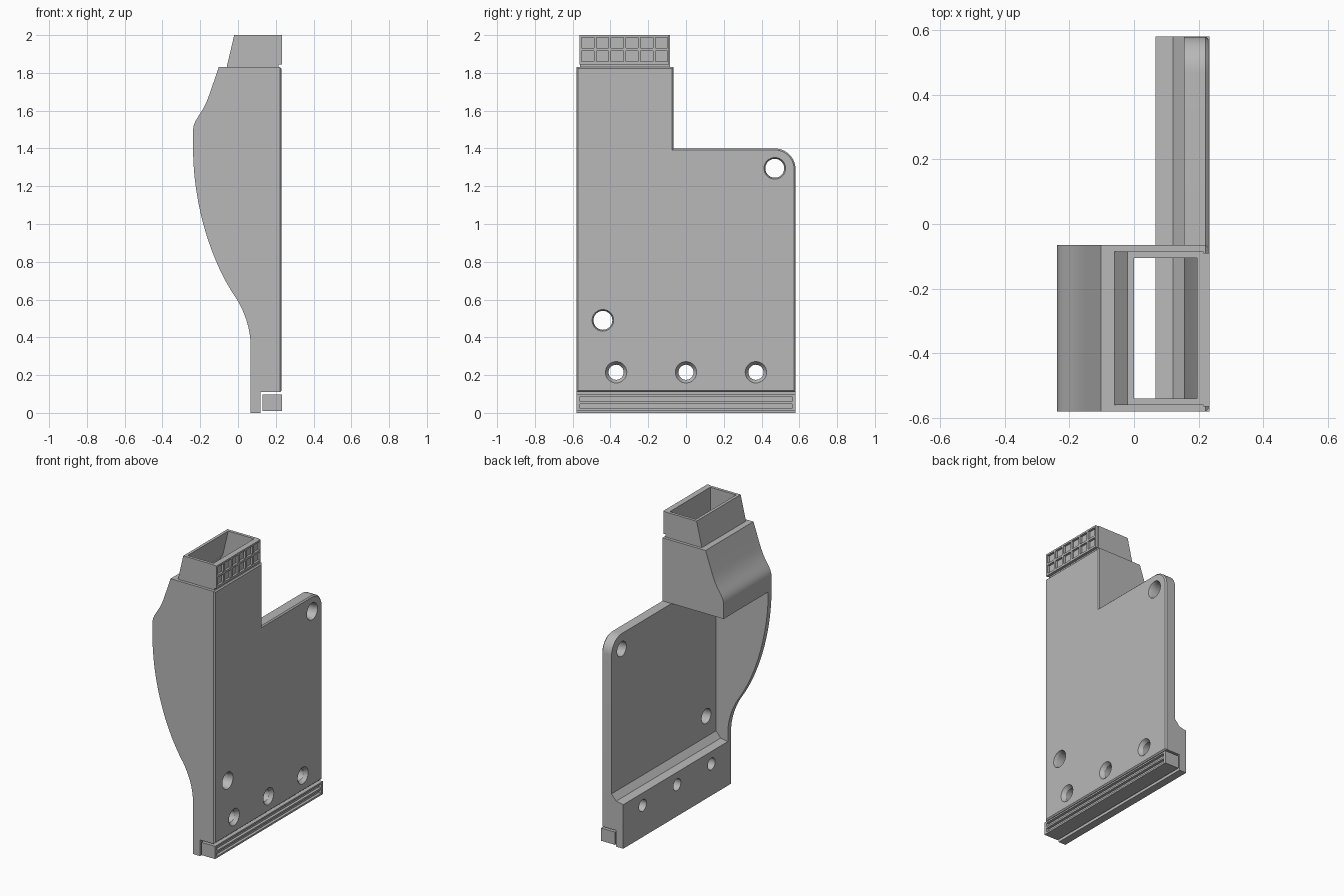
import bpy, bmesh, math
from mathutils import Vector, Matrix
from mathutils.geometry import interpolate_bezier

cube = bpy.data.objects.get("Cube")
if cube:
    bpy.data.objects.remove(cube, do_unlink=True)

GREY = (0.48, 0.48, 0.48, 1)
mat = bpy.data.materials.new("plain grey")
mat.use_nodes = True
mat.diffuse_color = GREY
mat.node_tree.nodes["Principled BSDF"].inputs["Base Color"].default_value = GREY

# Shared limits
OUT, PLATE_IN, BACK = 0.23, 0.155, 0.067      # x of outer face, plate inside, foot inside
END, WALL_IN, HOOD_END = 0.58, -0.545, -0.065  # y limits
SHOULDER, HOOD_TOP = 1.4, 1.83                # z limits


def finish(name, bm):
    bmesh.ops.recalc_face_normals(bm, faces=bm.faces)
    mesh = bpy.data.meshes.new(name)
    bm.to_mesh(mesh)
    bm.free()
    mesh.materials.append(mat)
    obj = bpy.data.objects.new(name, mesh)
    bpy.context.collection.objects.link(obj)
    return obj


def prism(name, outline, axis, lo, hi, chamfer=0):
    """Extrude an outline: (y, z) points along x, or (x, z) points along y."""
    bm = bmesh.new()
    place = (lambda a, b: (lo, a, b)) if axis == "x" else (lambda a, b: (a, lo, b))
    face = bm.faces.new([bm.verts.new(place(*p)) for p in outline])
    ext = bmesh.ops.extrude_face_region(bm, geom=[face])["geom"]
    step = Vector((hi - lo, 0, 0) if axis == "x" else (0, hi - lo, 0))
    bmesh.ops.translate(bm, vec=step, verts=[g for g in ext if isinstance(g, bmesh.types.BMVert)])
    if chamfer:
        rim = [e for e in bm.edges if all(abs(v.co.x - hi) < 1e-5 for v in e.verts)]
        bmesh.ops.bevel(bm, geom=rim, offset=chamfer, segments=1, affect="EDGES")
    return finish(name, bm)


def boxes(name, bounds):
    """One mesh from boxes given as low corner, high corner."""
    bm = bmesh.new()
    for lo, hi in bounds:
        lo, hi = Vector(lo), Vector(hi)
        bmesh.ops.create_cube(bm, size=1, matrix=Matrix.Translation((lo + hi) / 2)
                              @ Matrix.Diagonal((*(hi - lo), 1)))
    return finish(name, bm)


def drills(name, spots, x0, x1):
    """One mesh of cones along x, each spot being (y, z, r at x0, r at x1)."""
    bm = bmesh.new()
    for y, z, r0, r1 in spots:
        bmesh.ops.create_cone(bm, cap_ends=True, segments=32, radius1=r0, radius2=r1, depth=x1 - x0,
                              matrix=Matrix.Translation(((x0 + x1) / 2, y, z))
                              @ Matrix.Rotation(math.pi / 2, 4, "Y"))
    return finish(name, bm)


def cut(obj, *cutters):
    for c in cutters:
        m = obj.modifiers.new("cut", "BOOLEAN")
        m.operation, m.solver, m.object = "DIFFERENCE", "EXACT", c
        with bpy.context.temp_override(object=obj, active_object=obj):
            bpy.ops.object.modifier_apply(modifier=m.name)


def bezier(*pts):
    a, h, k, b = [Vector((x, z, 0)) for x, z in pts]
    return [(p.x, p.y) for p in interpolate_bezier(a, h, k, b, 14)]


# Flat side plate with one rounded shoulder
R = 0.11
corner = [(END - R + R * math.cos(t), SHOULDER - R + R * math.sin(t))
          for t in (math.pi / 2 * i / 10 for i in range(11))]
plate = prism("side_plate", [(-END, 0.11), (END, 0.11)] + corner
              + [(HOOD_END, SHOULDER), (HOOD_END, HOOD_TOP), (-END, HOOD_TOP)],
              "x", PLATE_IN, OUT, chamfer=0.008)

# Thick foot with a notch for the connector strip
notch = [(PLATE_IN, 0.11), (0.12, 0.11), (0.12, 0), (BACK, 0)]
foot = prism("foot_block", notch + [(BACK, 0.3), (0.12, 0.31), (PLATE_IN, 0.35)],
             "y", WALL_IN, END)

# Curved front wall
lower = bezier((BACK, 0.35), (BACK, 0.45), (0.035, 0.53), (-0.005, 0.6))
upper = bezier((-0.005, 0.6), (-0.14, 0.79), (-0.238, 1.1), (-0.238, SHOULDER))
front_wall = prism("front_wall", notch + lower + upper[1:] + [(PLATE_IN, SHOULDER)],
                   "y", -END, WALL_IN)

# Hood and tapered collar of the duct
slope = bezier((-0.238, 1.49), (-0.238, 1.56), (-0.19, 1.57), (-0.15, 1.69))
hood = prism("duct_hood", [(PLATE_IN, SHOULDER), (-0.238, SHOULDER)] + slope
             + [(-0.102, HOOD_TOP), (PLATE_IN, HOOD_TOP)], "y", -END, HOOD_END)
collar = prism("duct_collar", [(-0.06, HOOD_TOP), (0.215, HOOD_TOP), (0.215, 2), (-0.02, 2)],
               "y", -0.56, -0.085)

# Hollow inside of the duct
hollow = prism("duct_cutter", [(PLATE_IN, 1.3), (-0.205, 1.3), (-0.205, 1.5), (-0.12, 1.69),
                               (-0.04, HOOD_TOP), (0, 2), (0, 2.1), (0.195, 2.1),
                               (0.195, HOOD_TOP), (PLATE_IN, 1.55)], "y", -0.54, -0.105)

# Screw holes: two plain, three countersunk along the foot
plain = [(0.47, 1.295), (-0.44, 0.49)]
sunk = [(y, 0.215) for y in (-0.37, 0, 0.37)]
shafts = drills("hole_cutter", [(*p, 0.05, 0.05) for p in plain]
                + [(*p, 0.04, 0.04) for p in sunk], 0, 0.3)
sinks = drills("sink_cutter", [(*p, 0.046, 0.058) for p in plain]
               + [(*p, 0.036, 0.058) for p in sunk], 0.2, 0.232)

cut(plate, hollow, shafts, sinks)
cut(foot, shafts)
cut(hood, hollow)
cut(collar, hollow)

# Socket panel with two rows of six pockets
socket = boxes("socket_panel", [((0.215, -0.565, 1.845), (0.234, -0.09, 2))])
pockets = boxes("pocket_cutter", [((0.219, y, z), (0.3, y + 0.064, z + 0.057))
                                  for z in (1.86, 1.931)
                                  for y in (-0.552 + 0.078 * i for i in range(6))])
cut(socket, pockets)

# Connector strip with two long grooves
strip = boxes("connector_strip", [((0.13, -END, 0.01), (0.234, END, 0.097))])
grooves = boxes("groove_cutter", [((0.215, -0.562, z), (0.3, 0.562, z + 0.026))
                                  for z in (0.022, 0.06)])
cut(strip, grooves)

for helper in (hollow, shafts, sinks, pockets, grooves):
    bpy.data.objects.remove(helper, do_unlink=True)

# Smooth the curved parts, keep corners crisp
for obj in (plate, foot, front_wall, hood, collar, socket, strip):
    bpy.ops.object.select_all(action="DESELECT")
    obj.select_set(True)
    bpy.context.view_layer.objects.active = obj
    bpy.ops.object.shade_smooth_by_angle(angle=math.radians(25))
